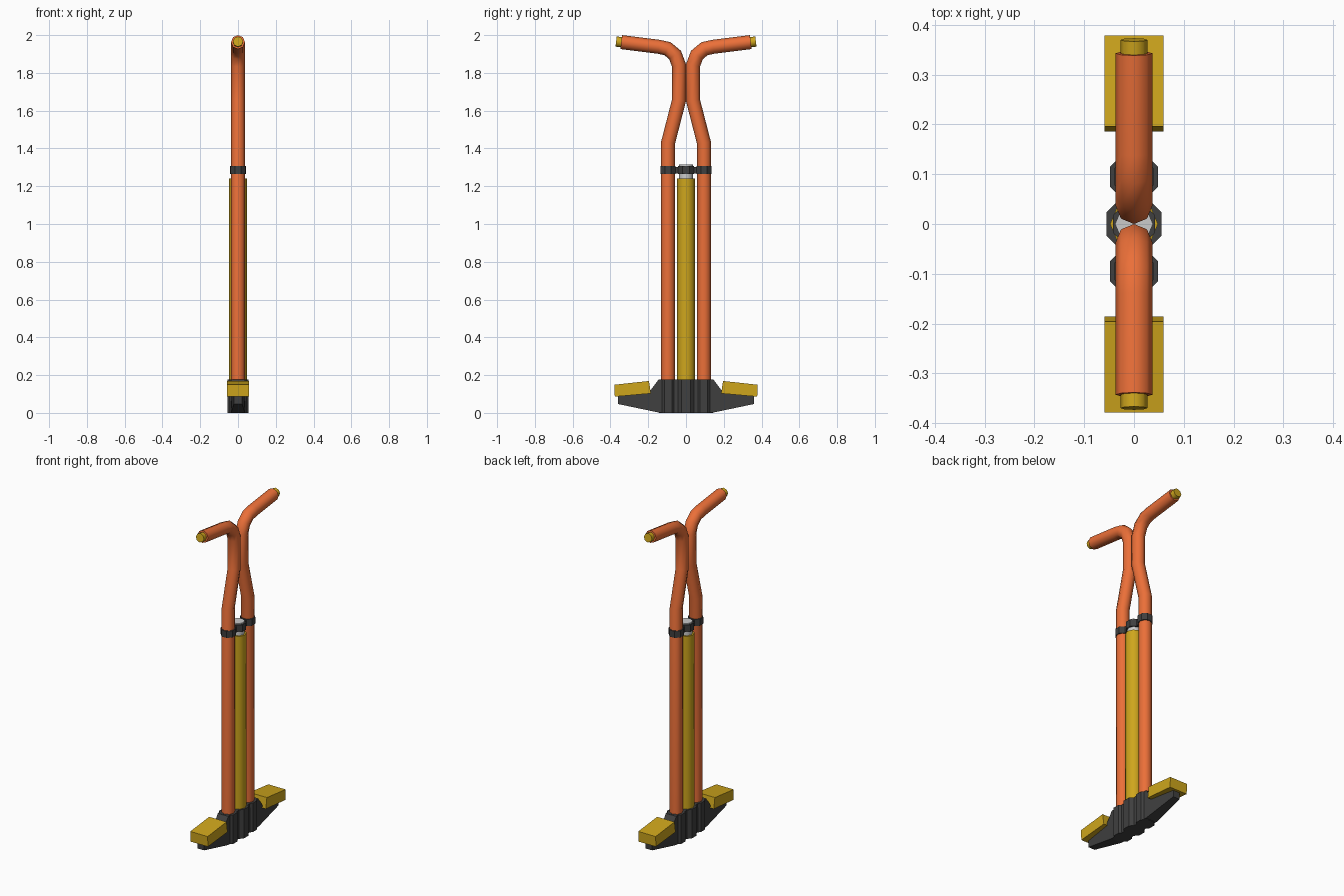
import bpy, bmesh, math
from mathutils import Vector

if "Cube" in bpy.data.objects:
    bpy.data.objects.remove(bpy.data.objects["Cube"])


def material(name, r, g, b):
    m = bpy.data.materials.new(name)
    m.diffuse_color = (r, g, b, 1)
    m.use_nodes = True
    m.node_tree.nodes["Principled BSDF"].inputs["Base Color"].default_value = m.diffuse_color
    return m


ORANGE = material("orange", 0.83, 0.16, 0.04)
YELLOW = material("yellow", 0.62, 0.38, 0.012)
DARK = material("dark", 0.05, 0.05, 0.05)


def finish(name, bm, mat=None, smooth=False):
    bmesh.ops.recalc_face_normals(bm, faces=bm.faces[:])
    me = bpy.data.meshes.new(name)
    bm.to_mesh(me)
    bm.free()
    ob = bpy.data.objects.new(name, me)
    bpy.context.collection.objects.link(ob)
    if mat:
        me.materials.append(mat)
    if smooth:
        bpy.ops.object.select_all(action='DESELECT')
        ob.select_set(True)
        bpy.context.view_layer.objects.active = ob
        bpy.ops.object.shade_smooth_by_angle(angle=math.radians(50))
    return ob


def tube(name, path, r, mat=None, sides=8, turn=0.0, smooth=True):
    """Sweep a polygon along a (y, z) path with mitred corners."""
    bm = bmesh.new()
    pts = [Vector((0, y, z)) for y, z in path]
    dirs = [(b - a).normalized() for a, b in zip(pts, pts[1:])]
    rings = []
    for i, p in enumerate(pts):
        d0, d1 = dirs[max(i - 1, 0)], dirs[min(i, len(dirs) - 1)]
        t = (d0 + d1).normalized()
        n = Vector((0, t.z, -t.y)) / t.dot(d0)
        ring = []
        for k in range(sides):
            a = math.tau * k / sides + turn
            ring.append(bm.verts.new(p + Vector((r * math.cos(a), 0, 0)) + n * r * math.sin(a)))
        rings.append(ring)
    for a, b in zip(rings, rings[1:]):
        for k in range(sides):
            j = (k + 1) % sides
            bm.faces.new((a[k], a[j], b[j], b[k]))
    bm.faces.new(rings[0])
    bm.faces.new(rings[-1])
    return finish(name, bm, mat, smooth)


def slab(name, profile, mat, side):
    """Prism across x from (y, z, half width) points."""
    bm = bmesh.new()
    left = [bm.verts.new((-w, y * side, z)) for y, z, w in profile]
    right = [bm.verts.new((w, y * side, z)) for y, z, w in profile]
    bm.faces.new(left)
    bm.faces.new(right)
    n = len(profile)
    for i in range(n):
        j = (i + 1) % n
        bm.faces.new((left[i], left[j], right[j], right[i]))
    return finish(name, bm, mat)


FLAT = math.pi / 8
HANDLE = [(0.095, 0.1), (0.095, 1.43), (0.037, 1.655), (0.037, 1.84),
          (0.058, 1.895), (0.098, 1.928), (0.143, 1.938), (0.343, 1.963)]

# Mirrored side parts
for s, tag in ((1, "right"), (-1, "left")):
    tube(f"handle_tube_{tag}", [(y * s, z) for y, z in HANDLE], 0.037, ORANGE)
    tube(f"grip_end_{tag}", [(0.33 * s, 1.961), (0.37 * s, 1.966)], 0.027, YELLOW)
    tube(f"clamp_collar_{tag}", [(0.095 * s, 1.265), (0.095 * s, 1.306)],
         0.043, DARK, turn=FLAT, smooth=False)
    tube(f"base_socket_{tag}", [(0.095 * s, 0), (0.095 * s, 0.178)],
         0.052, DARK, turn=FLAT, smooth=False)
    # tapering foot bracket
    slab(f"foot_bracket_{tag}",
         [(0.04, 0, 0.036), (0.15, 0.003, 0.036), (0.36, 0.047, 0.022),
          (0.36, 0.1, 0.022), (0.195, 0.11, 0.034), (0.145, 0.177, 0.036),
          (0.04, 0.177, 0.036)], DARK, s)
    # foot pedal
    slab(f"pedal_{tag}",
         [(0.186, 0.103, 0.059), (0.196, 0.169, 0.059),
          (0.379, 0.149, 0.059), (0.377, 0.086, 0.059)], YELLOW, s)

# Central pump
tube("base_socket_centre", [(0, 0), (0, 0.178)], 0.06, DARK, turn=FLAT, smooth=False)
tube("pump_cylinder", [(0, 0.1), (0, 1.24)], 0.048, YELLOW)
tube("pump_piston", [(0, 1.2), (0, 1.315)], 0.038)
tube("clamp_collar_centre", [(0, 1.265), (0, 1.308)], 0.046, DARK, turn=FLAT, smooth=False)

# Bar joining the clamp collars
slab("clamp_bar", [(-0.08, 1.268, 0.018), (0.08, 1.268, 0.018),
                   (0.08, 1.302, 0.018), (-0.08, 1.302, 0.018)], DARK, 1)
